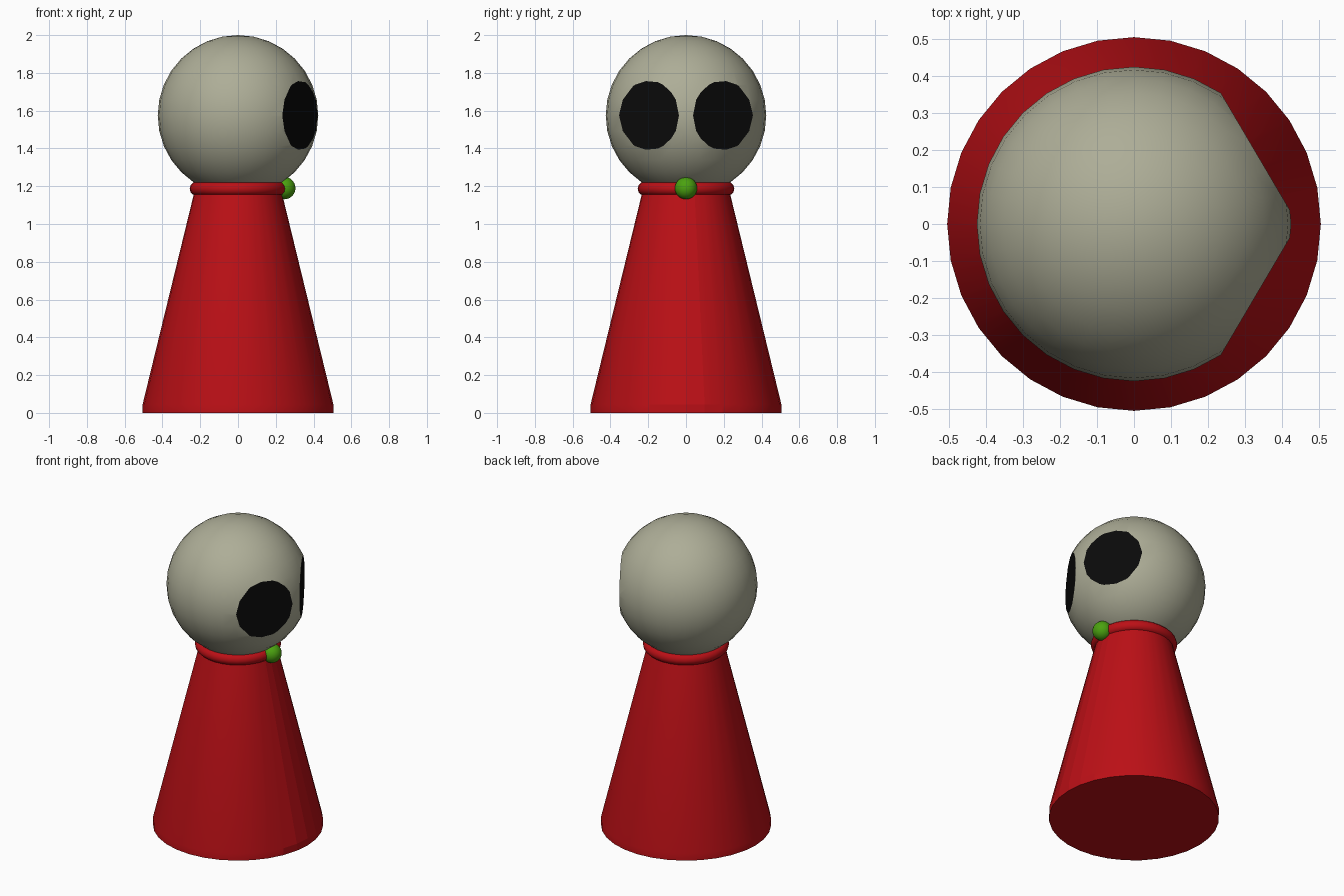
import bpy, bmesh, math
from mathutils import Vector, Matrix

if "Cube" in bpy.data.objects:
    bpy.data.objects.remove(bpy.data.objects["Cube"])


def material(name, color):
    m = bpy.data.materials.new(name)
    m.diffuse_color = (*color, 1)
    m.use_nodes = True
    m.node_tree.nodes["Principled BSDF"].inputs["Base Color"].default_value = m.diffuse_color
    return m


RED = material("red", (0.5, 0.005, 0.008))
BONE = material("bone", (0.42, 0.42, 0.31))
BLACK = material("black", (0.003, 0.003, 0.003))
GREEN = material("green", (0.07, 0.36, 0.005))


def finish(bm, name, *mats):
    bmesh.ops.recalc_face_normals(bm, faces=bm.faces[:])
    me = bpy.data.meshes.new(name)
    bm.to_mesh(me)
    bm.free()
    for m in mats:
        me.materials.append(m)
    ob = bpy.data.objects.new(name, me)
    bpy.context.collection.objects.link(ob)
    return ob


def lathe(name, profile, mat, closed=False, steps=32):
    """Revolve (radius, z) points around z; an open profile gets end caps."""
    bm = bmesh.new()
    rings = []
    for r, z in profile:
        rings.append([bm.verts.new((r * math.cos(a), r * math.sin(a), z))
                      for a in (2 * math.pi * i / steps for i in range(steps))])
    pairs = list(zip(rings, rings[1:])) + ([(rings[-1], rings[0])] if closed else [])
    for lo, hi in pairs:
        for i in range(steps):
            j = (i + 1) % steps
            bm.faces.new((lo[i], lo[j], hi[j], hi[i])).smooth = True
    if not closed:
        for ring in (rings[0], rings[-1]):
            bm.faces.new(ring)
            for e in bm.edges:
                if e.verts[0] in ring and e.verts[1] in ring:
                    e.smooth = False
    return bm


# Robe: cone with a short straight hem and a flat front panel
bm = lathe("robe", [(0.505, 0), (0.505, 0.045), (0.226, 1.19)], RED)
bm.normal_update()
for f in bm.faces:
    if f.normal.x > 0.95:
        f.smooth = False
finish(bm, "robe", RED)

# Collar ring
ring = [(0.22 + 0.036 * math.cos(t), 1.187 + 0.036 * math.sin(t))
        for t in (2 * math.pi * k / 12 for k in range(12))]
finish(lathe("collar", ring, RED, closed=True), "collar", RED)

# Head: sphere sliced flat at both eyes, slices coloured black
bm = bmesh.new()
bmesh.ops.create_uvsphere(bm, u_segments=32, v_segments=16, radius=0.425)
for f in bm.faces:
    f.smooth = True
for side in (-1, 1):
    n = Vector((math.cos(math.radians(30.5)), side * math.sin(math.radians(30.5)), 0))
    cut = bmesh.ops.bisect_plane(bm, geom=bm.verts[:] + bm.edges[:] + bm.faces[:],
                                 plane_co=n * 0.382, plane_no=n, clear_outer=True)
    rim = [e for e in cut["geom_cut"] if isinstance(e, bmesh.types.BMEdge)]
    for f in bmesh.ops.edgeloop_fill(bm, edges=rim)["faces"]:
        f.material_index = 1
        f.smooth = False
    for e in rim:
        e.smooth = False
bmesh.ops.translate(bm, verts=bm.verts[:], vec=(0, 0, 1.575))
finish(bm, "head", BONE, BLACK)

# Clasp bead on the collar
bm = bmesh.new()
bmesh.ops.create_uvsphere(bm, u_segments=32, v_segments=16, radius=0.059,
                          matrix=Matrix.Translation((0.245, 0, 1.19)))
for f in bm.faces:
    f.smooth = True
finish(bm, "clasp", GREEN)
